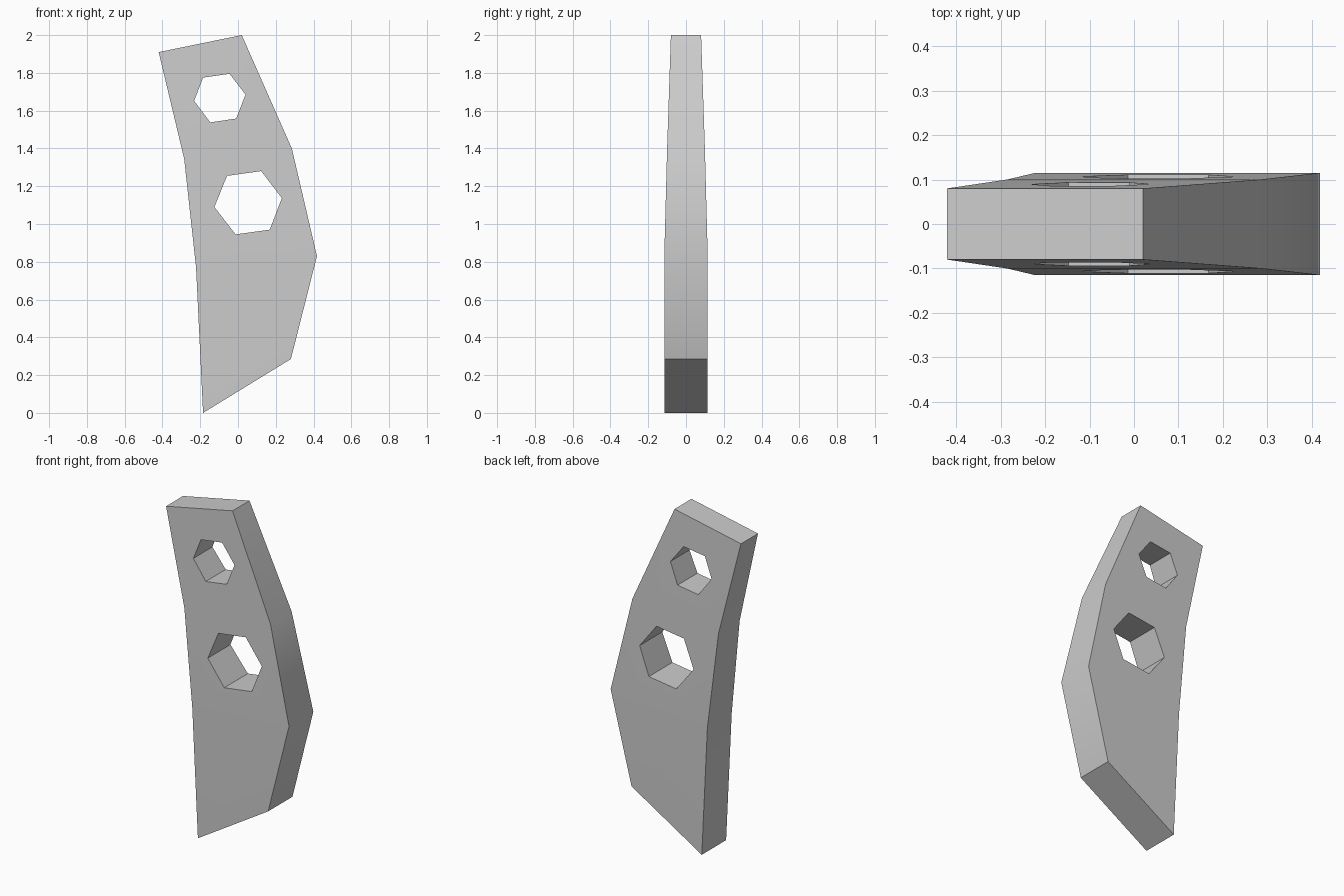
import bpy, bmesh, math

cube = bpy.data.objects.get("Cube")
if cube:
    bpy.data.objects.remove(cube, do_unlink=True)

grey = bpy.data.materials.new("plain_grey")
grey.use_nodes = True
colour = (0.6, 0.6, 0.6, 1)
grey.diffuse_color = colour
grey.node_tree.nodes["Principled BSDF"].inputs["Base Color"].default_value = colour


def loft(name, rings):
    """Closed solid through rings that share a vertex count."""
    bm = bmesh.new()
    loops = [[bm.verts.new(p) for p in ring] for ring in rings]
    count = len(loops[0])
    for a, b in zip(loops, loops[1:]):
        for i in range(count):
            j = (i + 1) % count
            bm.faces.new((a[i], a[j], b[j], b[i]))
    bm.faces.new(loops[0][::-1])
    bm.faces.new(loops[-1])
    bmesh.ops.recalc_face_normals(bm, faces=bm.faces)
    mesh = bpy.data.meshes.new(name)
    bm.to_mesh(mesh)
    bm.free()
    mesh.materials.append(grey)
    obj = bpy.data.objects.new(name, mesh)
    bpy.context.collection.objects.link(obj)
    return obj


# Curved blade: left edge, right edge and half thickness, bottom to top
sections = [
    ((-0.185, 0), (0.28, 0.285), 0.115),
    ((-0.222, 0.77), (0.418, 0.83), 0.115),
    ((-0.285, 1.345), (0.285, 1.4), 0.1),
    ((-0.42, 1.91), (0.02, 2), 0.08),
]
blade = loft("curved_blade", [
    [(l[0], -h, l[1]), (r[0], -h, r[1]), (r[0], h, r[1]), (l[0], h, l[1])]
    for l, r, h in sections])

# Two six-sided holes straight through the blade
holes = {
    "upper_hole": [(-0.185, 1.775), (-0.045, 1.795), (0.04, 1.685),
                   (-0.01, 1.558), (-0.147, 1.538), (-0.232, 1.652)],
    "lower_hole": [(-0.058, 1.255), (0.123, 1.28), (0.232, 1.137),
                   (0.168, 0.97), (-0.013, 0.945), (-0.125, 1.09)],
}
bpy.context.view_layer.objects.active = blade
for name, outline in holes.items():
    cutter = loft(name + "_cutter", [[(x, y, z) for x, z in outline] for y in (-0.3, 0.3)])
    cutter.hide_render = True
    cut = blade.modifiers.new(name, "BOOLEAN")
    cut.operation = "DIFFERENCE"
    cut.solver = "EXACT"
    cut.object = cutter
    bpy.ops.object.modifier_apply(modifier=cut.name)
    bpy.data.objects.remove(cutter, do_unlink=True)

# Soft shading along the curve, crisp corners elsewhere
bpy.ops.object.select_all(action="DESELECT")
blade.select_set(True)
bpy.ops.object.shade_smooth_by_angle(angle=math.radians(30))
